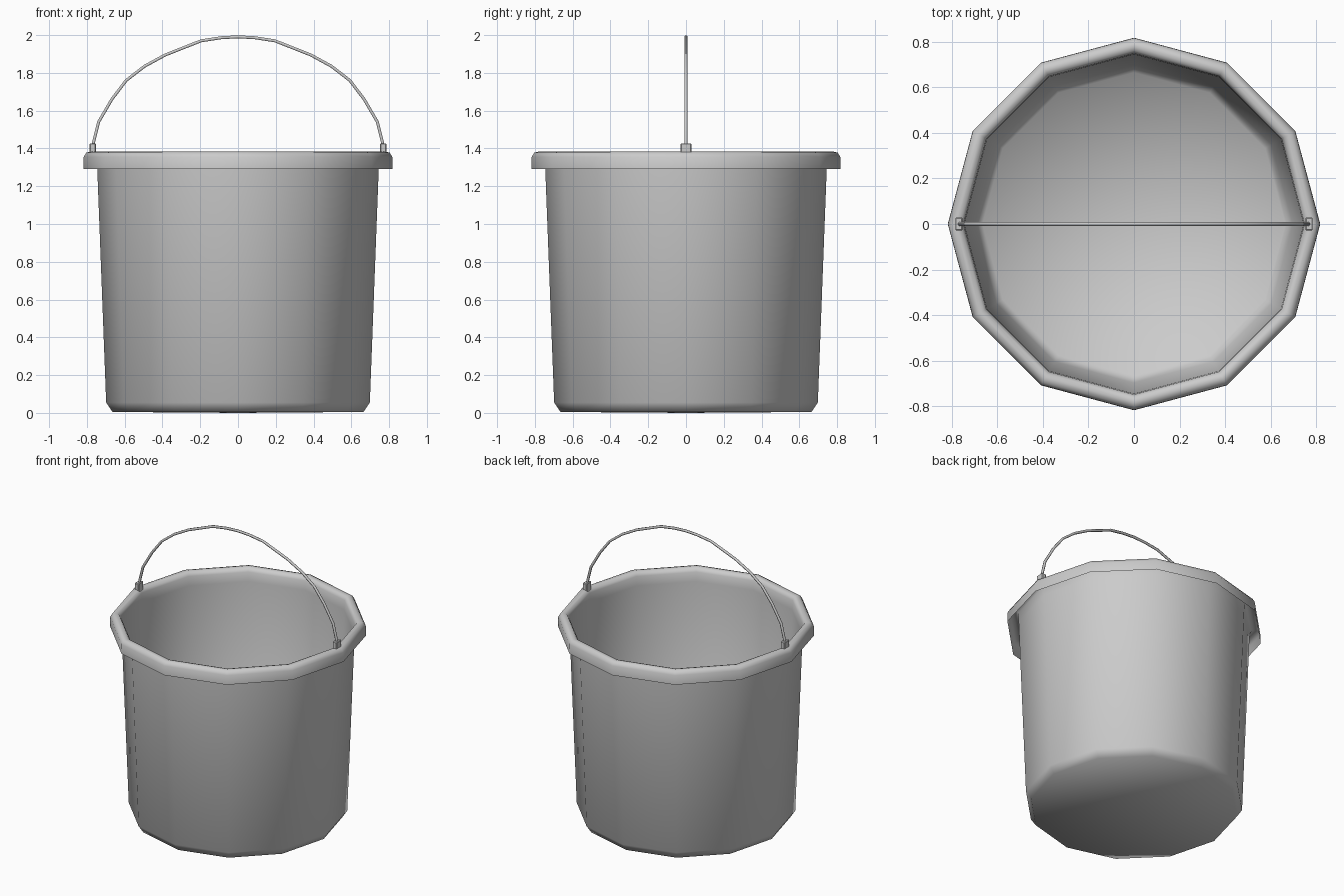
import bpy, bmesh, math

if "Cube" in bpy.data.objects:
    bpy.data.objects.remove(bpy.data.objects["Cube"])

SIDES = 12

# bucket shell: open sheet profile (radius, height), floor edge to hanging lip
profile = [(0.665, 0.005), (0.698, 0.055), (0.745, 1.29), (0.749, 1.355),
           (0.762, 1.378), (0.782, 1.383), (0.803, 1.378), (0.817, 1.355), (0.818, 1.29)]
bm = bmesh.new()
rings = []
for r, z in profile:
    rings.append([bm.verts.new((r * math.cos(math.tau * i / SIDES),
                                r * math.sin(math.tau * i / SIDES), z))
                  for i in range(SIDES)])
for a, b in zip(rings, rings[1:]):
    for i in range(SIDES):
        j = (i + 1) % SIDES
        bm.faces.new((a[i], a[j], b[j], b[i]))

# floor fan
centre = bm.verts.new((0, 0, 0))
for i in range(SIDES):
    bm.faces.new((centre, rings[0][(i + 1) % SIDES], rings[0][i]))
bmesh.ops.recalc_face_normals(bm, faces=bm.faces)
centre.normal_update()
if centre.normal.z > 0:
    bmesh.ops.reverse_faces(bm, faces=bm.faces)
mesh = bpy.data.meshes.new("bucket_shell")
bm.to_mesh(mesh)
bm.free()
mesh.shade_smooth()
shell = bpy.data.objects.new("bucket_shell", mesh)
bpy.context.collection.objects.link(shell)

# wire handle: half path mirrored over x
half = [(0.77, 1.40), (0.763, 1.44), (0.738, 1.54), (0.668, 1.66), (0.592, 1.76),
        (0.495, 1.835), (0.385, 1.895), (0.195, 1.97), (0.09, 1.986)]
path = [(-x, z) for x, z in half] + [(0, 1.991)] + half[::-1]
curve = bpy.data.curves.new("wire_handle", 'CURVE')
curve.dimensions = '3D'
curve.bevel_depth = 0.009
curve.bevel_resolution = 1
curve.use_fill_caps = True
spline = curve.splines.new('POLY')
spline.points.add(len(path) - 1)
for p, (x, z) in zip(spline.points, path):
    p.co = (x, 0, z, 1)
handle = bpy.data.objects.new("wire_handle", curve)
bpy.context.collection.objects.link(handle)


# handle ears on the rim
def ear(name, x):
    bpy.ops.mesh.primitive_cube_add(size=1, location=(x, 0, 1.392))
    ob = bpy.context.object
    ob.name = name
    ob.scale = (0.032, 0.056, 0.07)
    bpy.ops.object.transform_apply(location=False, rotation=False, scale=True)
    bev = ob.modifiers.new("bevel", 'BEVEL')
    bev.width = 0.004
    bev.segments = 1


ear("left_ear", -0.769)
ear("right_ear", 0.769)
